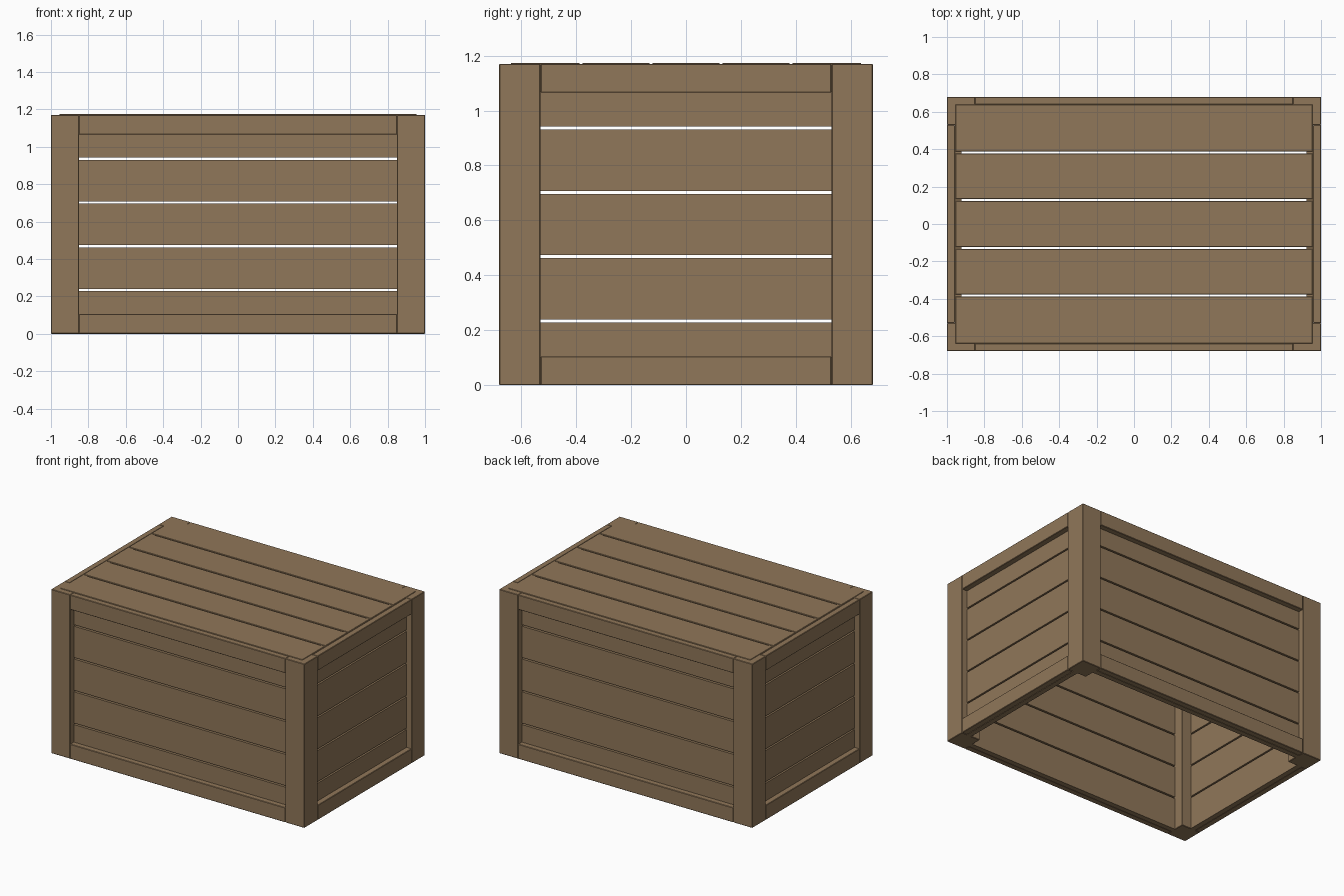
import bpy, bmesh

if "Cube" in bpy.data.objects:
    bpy.data.objects.remove(bpy.data.objects["Cube"])

X, Y, H = 1.0, 0.68, 1.17      # outer half sizes and height
POST = 0.15                    # corner post width
RAIL_T, RAIL_H = 0.042, 0.105  # frame rail depth and height
PLANK_T, GAP = 0.036, 0.011    # plank thickness and slit width
N = 5

wood = bpy.data.materials.new("brown wood")
wood.diffuse_color = (0.280, 0.184, 0.100, 1)
wood.use_nodes = True
wood.node_tree.nodes["Principled BSDF"].inputs["Base Color"].default_value = wood.diffuse_color


def box(name, x0, x1, y0, y1, z0, z1, bevel=0.003):
    mesh = bpy.data.meshes.new(name)
    bm = bmesh.new()
    bmesh.ops.create_cube(bm, size=1)
    for v in bm.verts:
        v.co = (x1 if v.co.x > 0 else x0,
                y1 if v.co.y > 0 else y0,
                z1 if v.co.z > 0 else z0)
    if bevel:
        bmesh.ops.bevel(bm, geom=bm.edges[:], offset=bevel, segments=1, affect='EDGES')
    bm.to_mesh(mesh)
    bm.free()
    mesh.materials.append(wood)
    ob = bpy.data.objects.new(name, mesh)
    bpy.context.collection.objects.link(ob)
    return ob


def span(a, b):
    return min(a, b), max(a, b)


# Corner posts
for sx in (-1, 1):
    for sy in (-1, 1):
        box("corner_post", *span(sx * X, sx * (X - POST)),
            *span(sy * Y, sy * (Y - POST)), 0, H)

for s in (-1, 1):
    # Frame rails at the bottom and top of each wall
    for z0, z1 in ((0, RAIL_H), (H - RAIL_H, H)):
        box("long_rail", -X + POST, X - POST, *span(s * Y, s * (Y - RAIL_T)), z0, z1)
        box("short_rail", *span(s * X, s * (X - RAIL_T)), -Y + POST, Y - POST, z0, z1)
    # Wall planks with open slits between them
    for i in range(N):
        z0 = H * i / N + (GAP / 2 if i else 0)
        z1 = H * (i + 1) / N - (GAP / 2 if i < N - 1 else 0)
        yo, xo = Y - RAIL_T, X - RAIL_T
        box("long_wall_plank", -X + POST - 0.02, X - POST + 0.02,
            *span(s * yo, s * (yo - PLANK_T)), z0, z1, 0)
        box("short_wall_plank", *span(s * xo, s * (xo - PLANK_T)),
            -Y + POST - 0.02, Y - POST + 0.02, z0, z1, 0)

# Lid planks, set inside the frame and a hair above it
lx, ly = X - 0.045, Y - 0.042
for i in range(N):
    y0 = -ly + 2 * ly * i / N + (GAP / 2 if i else 0)
    y1 = -ly + 2 * ly * (i + 1) / N - (GAP / 2 if i < N - 1 else 0)
    box("lid_plank", -lx, lx, y0, y1, H - 0.036, H + 0.004, 0.002)
